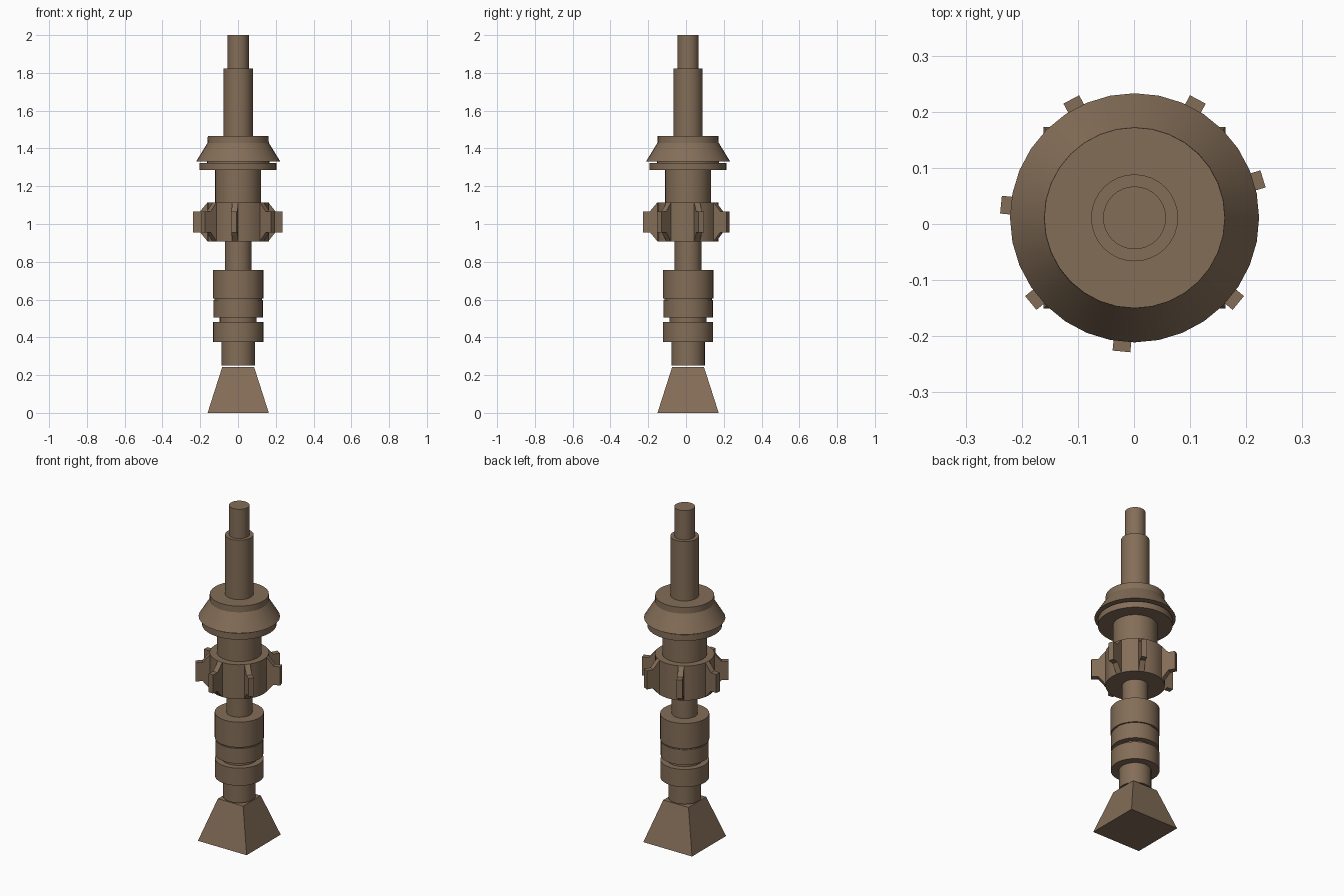
import bpy, bmesh, math
from mathutils import Vector

if "Cube" in bpy.data.objects:
    bpy.data.objects.remove(bpy.data.objects["Cube"])

CX, CY, SIDES = 0.001, 0.011, 32

brown = bpy.data.materials.new("weathered brown")
brown.diffuse_color = (0.23, 0.155, 0.097, 1)
brown.use_nodes = True
brown.node_tree.nodes["Principled BSDF"].inputs["Base Color"].default_value = brown.diffuse_color


def finish(bm, name, smooth=True):
    bmesh.ops.recalc_face_normals(bm, faces=bm.faces)
    mesh = bpy.data.meshes.new(name)
    bm.to_mesh(mesh)
    bm.free()
    mesh.materials.append(brown)
    ob = bpy.data.objects.new(name, mesh)
    ob.location = (CX, CY, 0)
    bpy.context.collection.objects.link(ob)
    if smooth:
        bpy.ops.object.select_all(action='DESELECT')
        ob.select_set(True)
        bpy.context.view_layer.objects.active = ob
        bpy.ops.object.shade_smooth_by_angle(angle=math.radians(25))
    return ob


def turned(profile, sides=SIDES, phase=0.0):
    """Closed turned solid from (radius, z) pairs listed bottom to top."""
    bm = bmesh.new()
    rings = []
    for r, z in profile:
        rings.append([bm.verts.new((r * math.cos(phase + math.tau * i / sides),
                                    r * math.sin(phase + math.tau * i / sides), z))
                      for i in range(sides)])
    for a, b in zip(rings, rings[1:]):
        for i in range(sides):
            j = (i + 1) % sides
            bm.faces.new((a[i], a[j], b[j], b[i]))
    bm.faces.new(rings[0][::-1])
    bm.faces.new(rings[-1])
    bm.normal_update()
    return bm


# Square tapered foot
d = math.sqrt(2)
finish(turned([(0.162 * d, 0), (0.084 * d, 0.244)], 4, math.pi / 4), "tapered_foot", False)

# Grip: neck and stacked rings
finish(turned([(0.0885, 0.25), (0.0885, 0.374), (0.133, 0.374), (0.133, 0.48),
               (0.098, 0.48), (0.098, 0.506), (0.131, 0.506), (0.131, 0.597),
               (0.126, 0.597), (0.126, 0.605), (0.134, 0.605), (0.134, 0.757),
               (0.071, 0.757)]), "ringed_grip")
finish(turned([(0.071, 0.75), (0.071, 0.912)]), "lower_shaft")

# Hub with seven fins pulled out of its side faces
HUB_LOW, HUB_HIGH = 0.908, 1.115
bm = turned([(0.162, HUB_LOW), (0.162, HUB_HIGH)])
slots = {1, 5, 10, 15, 19, 23, 28}
step = math.tau / SIDES
sides = [f for f in bm.faces if len(f.verts) == 4
         and int((math.atan2(f.calc_center_median().y, f.calc_center_median().x)
                  % math.tau) / step) in slots]
mid = (HUB_LOW + HUB_HIGH) / 2
for face in sides:
    n = face.normal.copy()
    for out, scale in ((0.04, 0.54), (0.038, 1.0)):
        face = bmesh.ops.extrude_discrete_faces(bm, faces=[face])["faces"][0]
        for v in face.verts:
            v.co += n * out
            v.co.z = mid + (v.co.z - mid) * scale
finish(bm, "finned_hub")

# Upper barrel, disc and flared collar
finish(turned([(0.122, 1.11), (0.122, 1.285), (0.204, 1.285), (0.204, 1.322),
               (0.165, 1.322), (0.165, 1.332), (0.222, 1.332), (0.162, 1.43),
               (0.161, 1.467), (0.078, 1.467)]), "flared_collar")

# Stepped spindle
finish(turned([(0.0775, 1.46), (0.0775, 1.824), (0.056, 1.824), (0.056, 2.0)]), "stepped_spindle")
